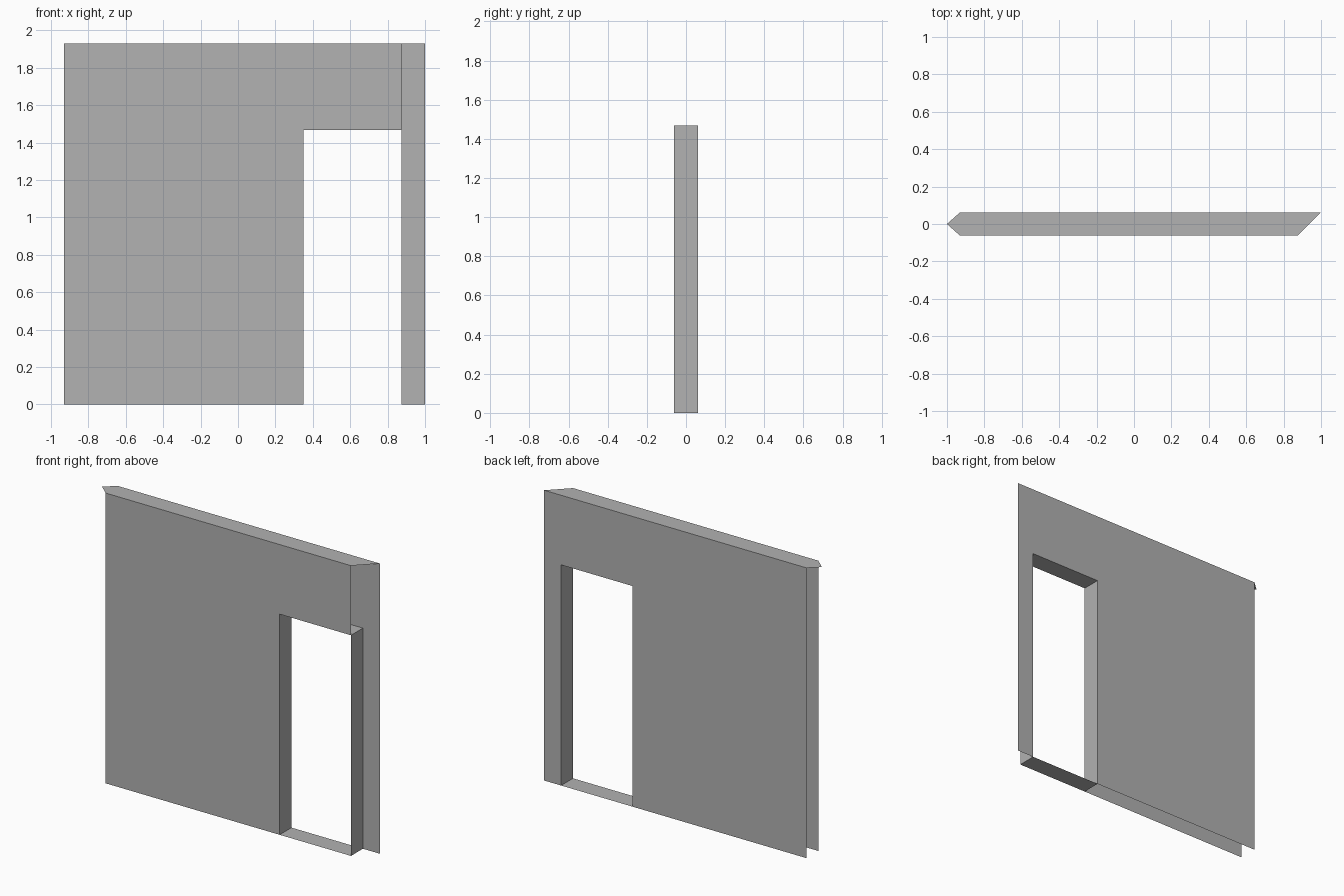
import bpy

if "Cube" in bpy.data.objects:
    bpy.data.objects.remove(bpy.data.objects["Cube"], do_unlink=True)

# Main dimensions
HALF = 0.0625                    # half the wall thickness
TOP = 1.93                       # wall height
LEFT, TIP, MITRE, RIGHT = -0.93, -1.0, 0.875, 1.0
DOOR_L, DOOR_R, DOOR_TOP = 0.35, MITRE, 1.467

grey = bpy.data.materials.new("plaster_grey")
grey.use_nodes = True
colour = (0.445, 0.445, 0.445, 1)
grey.diffuse_color = colour
grey.node_tree.nodes["Principled BSDF"].inputs["Base Color"].default_value = colour


def sheet(name, polygons):
    """Flat-faced open surface made from one or more outlines."""
    verts, faces = [], []
    for outline in polygons:
        faces.append(range(len(verts), len(verts) + len(outline)))
        verts += outline
    mesh = bpy.data.meshes.new(name)
    mesh.from_pydata(verts, [], [list(f) for f in faces])
    mesh.materials.append(grey)
    obj = bpy.data.objects.new(name, mesh)
    bpy.context.collection.objects.link(obj)
    return obj


def upright(outline, y):
    return [(x, y, z) for x, z in outline]


# Front skin, ending at the mitred corner above the doorway
front = [(LEFT, 0), (DOOR_L, 0), (DOOR_L, DOOR_TOP), (DOOR_R, DOOR_TOP),
         (MITRE, TOP), (LEFT, TOP)]
sheet("front_wall", [upright(front, -HALF)])

# Back skin, with a narrow strip beyond the doorway
back = front[:4] + [(DOOR_R, 0), (RIGHT, 0), (RIGHT, TOP), (LEFT, TOP)]
sheet("back_wall", [upright(back[::-1], HALF)])

# Top cap: pointed at one end, mitred at the other
cap = [(TIP, 0), (LEFT, -HALF), (MITRE, -HALF), (RIGHT, HALF), (LEFT, HALF)]
sheet("top_cap", [[(x, y, TOP) for x, y in cap]])

# Door lining: sill, jambs and lintel, all facing into the opening
corners = [(DOOR_L, 0), (DOOR_R, 0), (DOOR_R, DOOR_TOP), (DOOR_L, DOOR_TOP)]
lining = []
for (x1, z1), (x2, z2) in zip(corners, corners[1:] + corners[:1]):
    lining.append([(x1, -HALF, z1), (x2, -HALF, z2), (x2, HALF, z2), (x1, HALF, z1)])
sheet("door_lining", lining)
